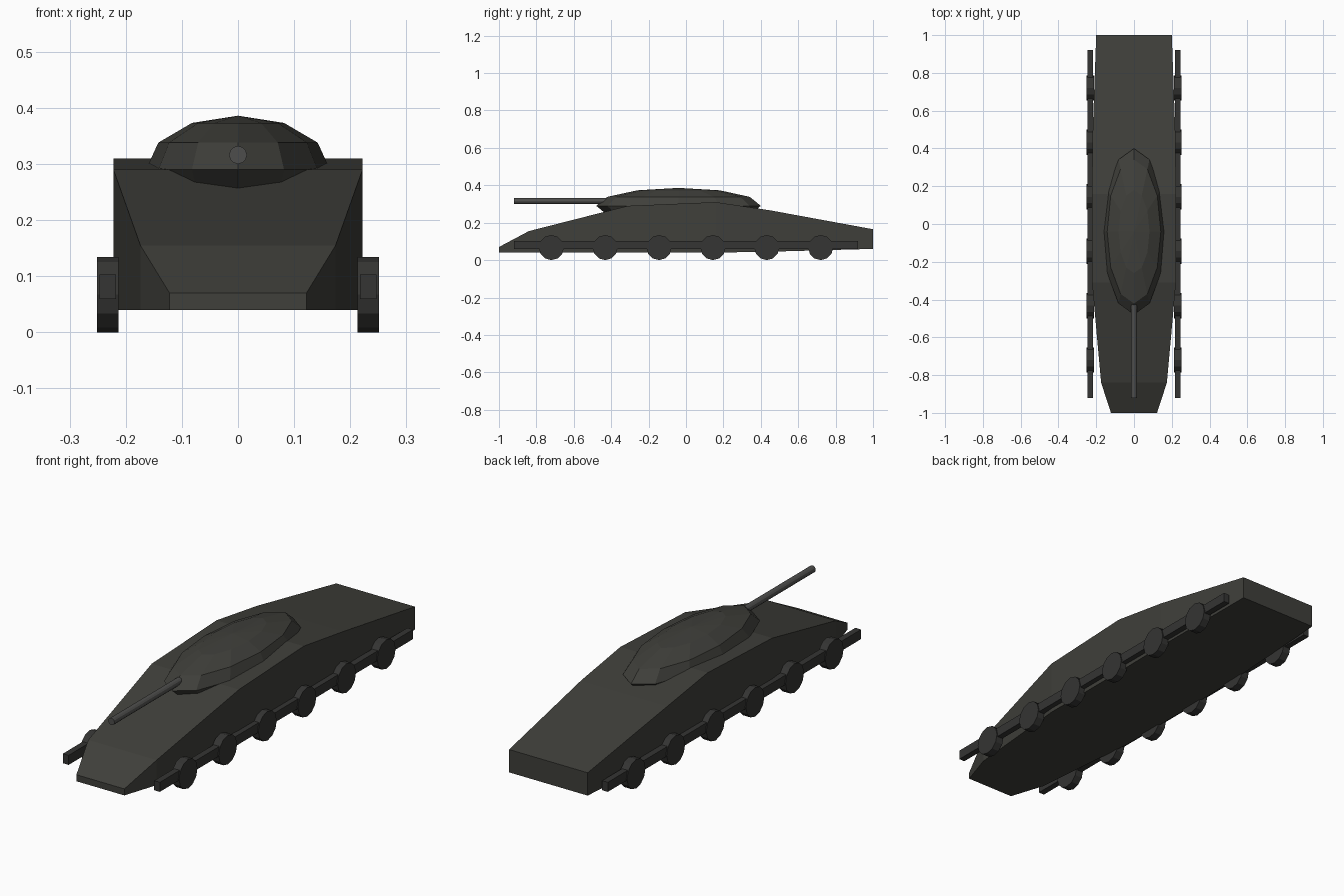
import bpy, bmesh, math
from mathutils import Matrix

if "Cube" in bpy.data.objects:
    bpy.data.objects.remove(bpy.data.objects["Cube"])


def material(name, color):
    m = bpy.data.materials.new(name)
    m.diffuse_color = (*color, 1)
    m.use_nodes = True
    m.node_tree.nodes["Principled BSDF"].inputs["Base Color"].default_value = m.diffuse_color
    return m


armour = material("dark_armour", (0.05, 0.05, 0.043))
running = material("dark_running_gear", (0.035, 0.035, 0.033))
gun = material("gun_metal", (0.075, 0.075, 0.072))


def finish(name, bm, mat):
    bmesh.ops.recalc_face_normals(bm, faces=bm.faces)
    me = bpy.data.meshes.new(name)
    bm.to_mesh(me)
    bm.free()
    me.materials.append(mat)
    ob = bpy.data.objects.new(name, me)
    bpy.context.collection.objects.link(ob)
    return ob


def cylinder(name, radius, depth, axis, centre, mat, sides=12):
    bm = bmesh.new()
    # first vertex starts on +x; turn so a corner points up or down
    rot = Matrix.Rotation(math.pi / 2, 4, axis)
    bmesh.ops.create_cone(bm, cap_ends=True, segments=sides, radius1=radius,
                          radius2=radius, depth=depth,
                          matrix=Matrix.Translation(centre) @ rot)
    return finish(name, bm, mat)


# Hull: rectangular sections lofted from nose to tail (y, half width, bottom, top)
sections = [(-1, 0.122, 0.04, 0.07), (-0.84, 0.174, 0.04, 0.155),
            (-0.31, 0.222, 0.04, 0.29), (0.16, 0.222, 0.04, 0.31),
            (0.45, 0.22, 0.045, 0.266), (1, 0.2, 0.06, 0.165)]
bm = bmesh.new()
rings = [[bm.verts.new((sx * w, y, z)) for sx, z in ((-1, b), (1, b), (1, t), (-1, t))]
         for y, w, b, t in sections]
for a, c in zip(rings, rings[1:]):
    for i in range(4):
        j = (i + 1) % 4
        bm.faces.new((a[i], a[j], c[j], c[i]))
bm.faces.new(rings[0])
bm.faces.new(rings[-1])
finish("hull", bm, armour)

# Turret: stretched low-poly sphere half sunk in the hull
bm = bmesh.new()
bmesh.ops.create_uvsphere(bm, u_segments=12, v_segments=6, radius=1,
                          matrix=Matrix.Translation((0, -0.04, 0.29))
                          @ Matrix.Diagonal((0.164, 0.44, 0.096, 1)))
finish("turret", bm, armour)

# Gun barrel
cylinder("gun_barrel", 0.016, 0.54, 'X', (0, -0.65, 0.316), gun)

# Track rails and road wheels on both sides
for side, s in (("left", 1), ("right", -1)):
    bm = bmesh.new()
    bmesh.ops.create_cube(bm, size=1, matrix=Matrix.Translation((s * 0.232, 0, 0.081))
                          @ Matrix.Diagonal((0.029, 1.84, 0.044, 1)))
    finish(f"{side}_track_rail", bm, running)
    for i in range(6):
        cylinder(f"{side}_road_wheel_{i + 1}", 0.067, 0.038, 'Y',
                 (s * 0.232, -0.72 + 0.288 * i, 0.067), running)
